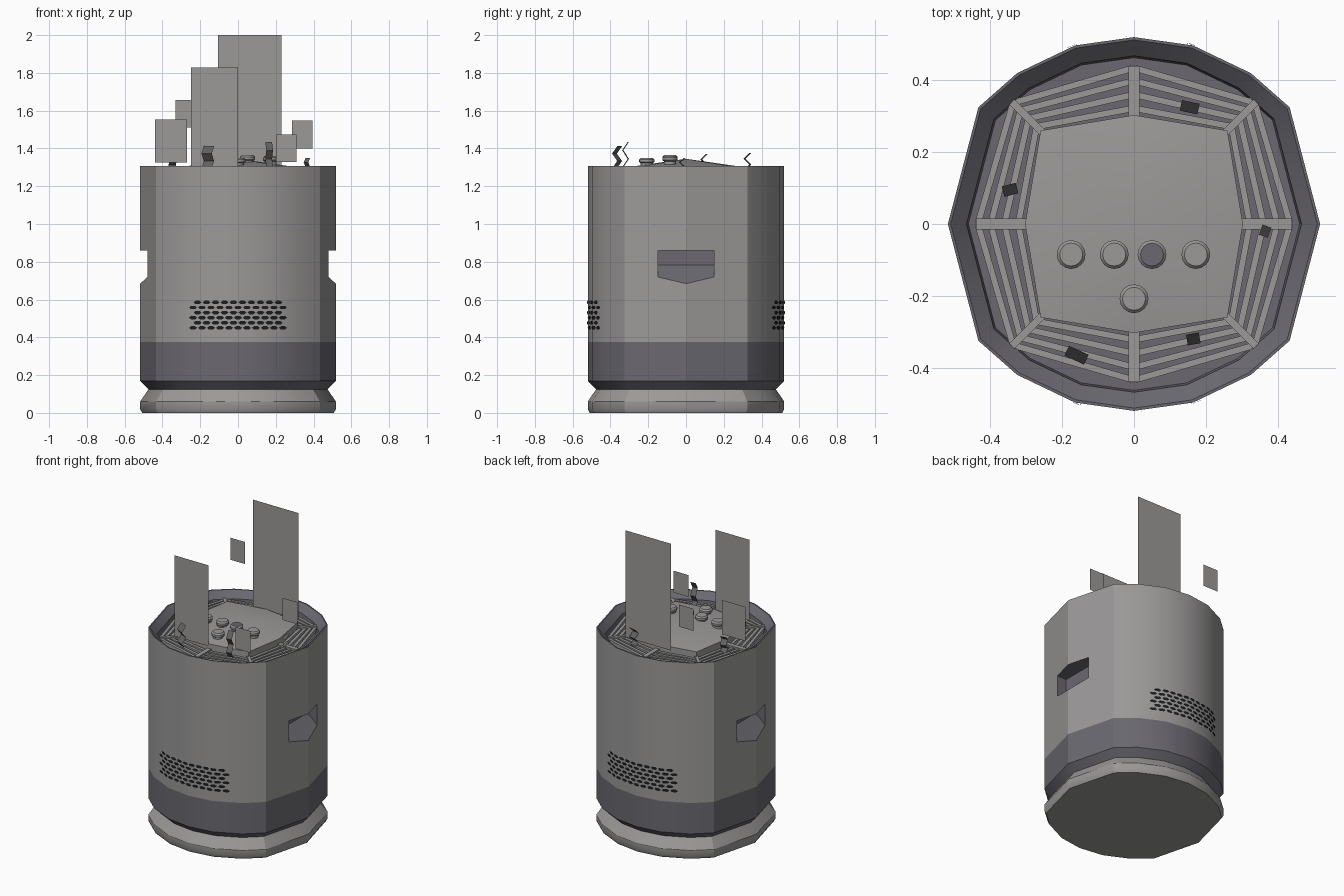
import bpy, bmesh, math
from mathutils import Vector

if "Cube" in bpy.data.objects:
    bpy.data.objects.remove(bpy.data.objects["Cube"])


def material(name, rgb):
    m = bpy.data.materials.new(name)
    m.diffuse_color = (*rgb, 1)
    m.use_nodes = True
    m.node_tree.nodes["Principled BSDF"].inputs["Base Color"].default_value = m.diffuse_color
    return m


LIGHT = material("light grey metal", (0.33, 0.322, 0.318))
DARK = material("dark grey trim", (0.146, 0.14, 0.162))
BLACK = material("vent black", (0.012, 0.012, 0.013))
CHAR = material("charcoal ribbon", (0.12, 0.12, 0.12))


def finish(name, bm, mats, smooth=None, fix=True):
    if fix:
        bmesh.ops.recalc_face_normals(bm, faces=bm.faces)
    me = bpy.data.meshes.new(name)
    bm.to_mesh(me)
    bm.free()
    for m in mats:
        me.materials.append(m)
    ob = bpy.data.objects.new(name, me)
    bpy.context.collection.objects.link(ob)
    if smooth:
        smooth_mesh(me, smooth)
    return ob


def smooth_mesh(me, deg):
    for p in me.polygons:
        p.use_smooth = True
    me.set_sharp_from_angle(angle=math.radians(deg))


def prism(bm, pts, z0, z1):
    lo = [bm.verts.new((p[0], p[1], z0)) for p in pts]
    hi = [bm.verts.new((p[0], p[1], z1)) for p in pts]
    bm.faces.new(lo[::-1])
    bm.faces.new(hi)
    n = len(pts)
    for i in range(n):
        bm.faces.new((lo[i], lo[(i + 1) % n], hi[(i + 1) % n], hi[i]))


def bar(bm, p, q, w, z0, z1):
    p, q = Vector(p), Vector(q)
    d = (q - p).normalized() * w / 2
    s = Vector((-d.y, d.x))
    prism(bm, [p - s, q - s, q + s, p + s], z0, z1)


# Body outline: one quadrant mirrored to sixteen sides
quad = [(0.518, 0), (0.433, 0.325), (0.325, 0.42), (0.164, 0.497)]
outline = quad + [(0, 0.52)] + [(-x, y) for x, y in quad[:0:-1]]
outline += [(-x, -y) for x, y in outline]

# Body: rings of (scale, height) with the material of the band above each
rings = [(0.98, 0, 0), (1, 0.02, 0), (1, 0.06, 0), (0.915, 0.125, 1), (1, 0.17, 1),
         (1, 0.375, 0), (1, 1.307, 1), (0.985, 1.307, 1), (0.9, 1.265, 1), (0.89, 1.215, 1)]
bm = bmesh.new()
loops = [[bm.verts.new((x * k, y * k, z)) for x, y in outline] for k, z, _ in rings]
for a, b, r in zip(loops, loops[1:], rings):
    for i in range(16):
        j = (i + 1) % 16
        bm.faces.new((a[i], a[j], b[j], b[i])).material_index = r[2]
bm.faces.new(loops[0][::-1])
bm.faces.new(loops[-1]).material_index = 1
body = finish("body", bm, [LIGHT, DARK])

# Hand recesses: wedge cutters on both sides
bm = bmesh.new()
wedge = [(0.60, 0.61), (0.41, 0.782), (0.41, 0.86), (0.60, 0.86)]
for s in (-1, 1):
    a = [bm.verts.new((s * x, -0.147, z)) for x, z in wedge]
    b = [bm.verts.new((s * x, 0.147, z)) for x, z in wedge]
    bm.faces.new(a)
    bm.faces.new(b)
    for i in range(4):
        bm.faces.new((a[i], a[(i + 1) % 4], b[(i + 1) % 4], b[i]))
for f in bm.faces:
    f.material_index = 1
cutter = finish("recess_cutter", bm, [LIGHT, DARK])
cutter.hide_render = True
mod = body.modifiers.new("recess", "BOOLEAN")
mod.operation = "DIFFERENCE"
mod.object = cutter
mod.solver = "EXACT"
deps = bpy.context.evaluated_depsgraph_get()
cut = bpy.data.meshes.new_from_object(body.evaluated_get(deps))
body.modifiers.clear()
body.data = cut
smooth_mesh(cut, 28)
bpy.data.objects.remove(cutter)


# Vent slots: staggered flat diamonds following the front and back facets
def surface_y(x):
    x = abs(x)
    if x < 0.164:
        return 0.52 - x / 0.164 * 0.023
    return 0.497 - (x - 0.164) / 0.161 * 0.077


bm = bmesh.new()
for side in (-1, 1):
    for row in range(6):
        z = 0.45 + row * 0.027
        for col in range(11 - row % 2):
            cx = -0.238 + col * 0.0476 + (row % 2) * 0.0238
            shape = [(-0.021, 0), (-0.011, -0.009), (0.011, -0.009),
                     (0.021, 0), (0.011, 0.009), (-0.011, 0.009)]
            vs = [bm.verts.new((cx + dx, side * (surface_y(cx + dx) + 0.004), z + dz))
                  for dx, dz in shape]
            bm.faces.new(vs if side < 0 else vs[::-1])
finish("vent_slots", bm, [BLACK], fix=False)


# Top grille: octagonal ring of slats and spokes
def octagon(axis, corner):
    return [Vector((axis, 0)), Vector((corner, corner)), Vector((0, axis)), Vector((-corner, corner)),
            Vector((-axis, 0)), Vector((-corner, -corner)), Vector((0, -axis)), Vector((corner, -corner))]


outer, inner = octagon(0.44, 0.34), octagon(0.303, 0.26)
bm = bmesh.new()
for i in range(8):
    j = (i + 1) % 8
    for t in (0.14, 0.42, 0.70, 0.96):
        bar(bm, inner[i].lerp(outer[i], t), inner[j].lerp(outer[j], t), 0.018, 1.24, 1.264)
    bar(bm, inner[i] * 0.97, outer[i], 0.03 if i % 2 == 0 else 0.02, 1.235, 1.272)
finish("top_grille", bm, [LIGHT])

# Control panel: raised lid with a shallow peak
bm = bmesh.new()
lo = [bm.verts.new((p.x, p.y, 1.215)) for p in inner]
hi = [bm.verts.new((p.x, p.y, 1.302)) for p in inner]
peak = bm.verts.new((0, 0, 1.345))
for i in range(8):
    j = (i + 1) % 8
    bm.faces.new((lo[i], lo[j], hi[j], hi[i]))
    bm.faces.new((hi[i], hi[j], peak))
finish("control_panel", bm, [LIGHT], 25)

# Knobs: tapered caps, one of them dark
knobs = [(-0.175, -0.085, 1.36, 0), (-0.055, -0.085, 1.364, 0), (0.05, -0.085, 1.364, 1),
         (0.172, -0.085, 1.36, 0), (0, -0.208, 1.35, 0)]
bm = bmesh.new()
for x, y, top, mat in knobs:
    layers = [(0.032, top - 0.06), (0.032, top - 0.028), (0.04, top - 0.022), (0.04, top - 0.009), (0.032, top)]
    circ = [[bm.verts.new((x + r * math.cos(k * math.tau / 16), y + r * math.sin(k * math.tau / 16), z))
             for k in range(16)] for r, z in layers]
    faces = [bm.faces.new(circ[-1]), bm.faces.new(circ[0][::-1])]
    for a, b in zip(circ, circ[1:]):
        for k in range(16):
            faces.append(bm.faces.new((a[k], a[(k + 1) % 16], b[(k + 1) % 16], b[k])))
    faces[0].material_index = mat
finish("knobs", bm, [LIGHT, DARK], 30)

# Smoke sheets: flat upright cards (x0, x1, z0, z1, y)
sheets = [(-0.105, 0.23, 1.29, 2.0, 0.31), (-0.25, 0.0, 1.29, 1.828, -0.31),
          (-0.44, -0.27, 1.325, 1.553, 0.005), (-0.33, -0.22, 1.51, 1.657, 0.39),
          (0.2, 0.31, 1.328, 1.473, -0.31), (0.285, 0.395, 1.40, 1.547, 0.06)]
bm = bmesh.new()
for x0, x1, z0, z1, y in sheets:
    bm.faces.new([bm.verts.new(c) for c in ((x0, y, z0), (x1, y, z0), (x1, y, z1), (x0, y, z1))])
finish("smoke_sheets", bm, [LIGHT], fix=False)

# Ribbons: zigzag streamers rising from the grille (x, y, top, width, heading)
ribbons = [(-0.16, -0.365, 1.412, 0.06, -25), (0.165, -0.32, 1.435, 0.036, 10),
           (0.155, 0.325, 1.375, 0.05, -12), (-0.345, 0.095, 1.37, 0.04, 15), (0.365, -0.02, 1.35, 0.026, -20)]
bm = bmesh.new()
for x, y, top, w, deg in ribbons:
    a = math.radians(deg)
    along = Vector((math.cos(a), math.sin(a), 0)) * w / 2
    off = Vector((-math.sin(a), math.cos(a), 0)) * 0.015
    rows = []
    for k in range(5):
        c = Vector((x, y, 1.255 + (top - 1.255) * k / 4)) + off * (1 if k % 2 == 0 else -1)
        rows.append((bm.verts.new(c - along), bm.verts.new(c + along)))
    for p, q in zip(rows, rows[1:]):
        bm.faces.new((p[0], p[1], q[1], q[0]))
finish("ribbons", bm, [CHAR], fix=False)
